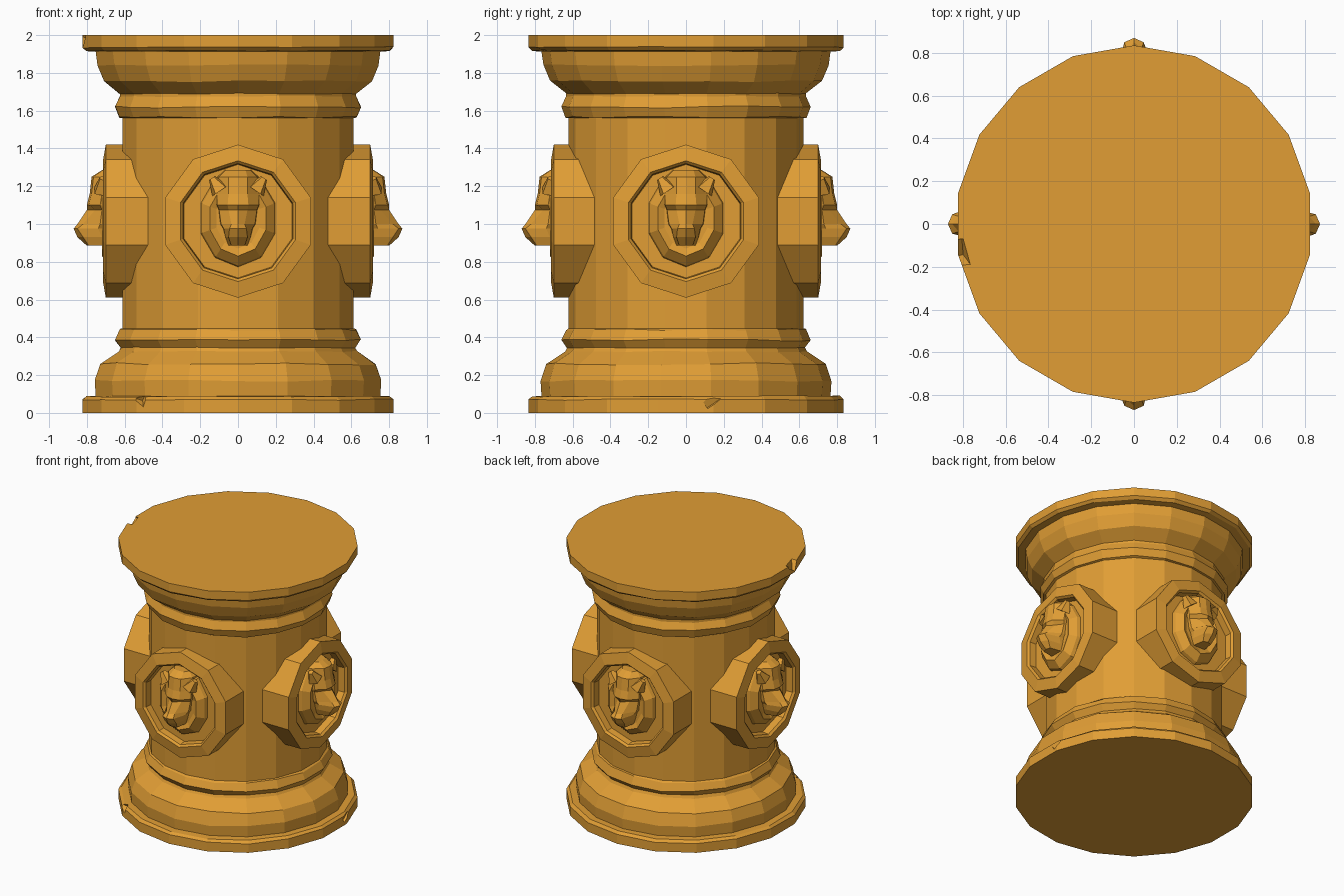
import bpy, bmesh, math, random
from mathutils import Matrix, Vector

random.seed(4)
if "Cube" in bpy.data.objects:
    bpy.data.objects.remove(bpy.data.objects["Cube"], do_unlink=True)

gold = bpy.data.materials.new("warm_gold_stone")
gold.use_nodes = True
colour = (0.75, 0.34, 0.035, 1)
gold.diffuse_color = colour
gold.node_tree.nodes["Principled BSDF"].inputs["Base Color"].default_value = colour


def finish(name, bm, turn=0.0):
    """Turn the mesh about the pedestal axis and make it an object."""
    bmesh.ops.recalc_face_normals(bm, faces=bm.faces)
    bm.transform(Matrix.Rotation(turn, 4, 'Z'))
    mesh = bpy.data.meshes.new(name)
    bm.to_mesh(mesh)
    bm.free()
    mesh.materials.append(gold)
    obj = bpy.data.objects.new(name, mesh)
    bpy.context.collection.objects.link(obj)
    return obj


def loft(bm, rows, closed=True):
    """Skin rows of points with quads and cap both ends."""
    rings = [[bm.verts.new(p) for p in row] for row in rows]
    n = len(rings[0])
    for a, b in zip(rings, rings[1:]):
        for i in range(n if closed else n - 1):
            j = (i + 1) % n
            bm.faces.new((a[i], a[j], b[j], b[i]))
    bm.faces.new(rings[0])
    bm.faces.new(rings[-1])


def oval(rx, rz, depth, z, sides=10):
    """Upright ring of points facing the front."""
    angles = [math.tau * i / sides for i in range(sides)]
    return [(rx * math.sin(a), -depth, z + rz * math.cos(a)) for a in angles]


# Turned pedestal body with slightly worn moulding edges: radius, height, wear
profile = [
    (.835, 0, 0), (.835, .07, .004), (.815, .088, .004), (.765, .09, 0),
    (.77, .17, .005), (.74, .26, .006), (.64, .325, .003), (.63, .345, .003),
    (.66, .385, .006), (.635, .44, .005), (.622, .448, 0),
    (.622, 1.56, 0), (.638, 1.565, .005), (.66, 1.62, .006), (.635, 1.675, .003),
    (.635, 1.69, .003), (.72, 1.755, .005), (.755, 1.84, .005), (.765, 1.912, 0),
    (.815, 1.918, .003), (.835, 1.935, .004), (.835, 2, 0)]
body = bmesh.new()
rows = []
for r, z, wear in profile:
    angles = [math.tau * i / 18 for i in range(18)]
    rows.append([(r * math.sin(a), r * math.cos(a), z + random.uniform(-wear, wear))
                 for a in angles])
loft(body, rows)
pedestal = finish("pedestal_body", body)

# Small chips knocked out of the rims
for place in [(-.83, -.14, 2.01), (-.53, -.69, .09), (.87, .14, .08)]:
    chip = bmesh.new()
    bmesh.ops.create_cube(chip, size=.1)
    chip.transform(Matrix.Translation(place) @ Matrix.Rotation(.7, 4, Vector((1, .6, .3))))
    cutter = finish("chip_cutter", chip)
    cutter.hide_render = True
    mod = pedestal.modifiers.new("chip", 'BOOLEAN')
    mod.operation = 'DIFFERENCE'
    mod.object = cutter
    bpy.context.view_layer.objects.active = pedestal
    bpy.ops.object.modifier_apply(modifier=mod.name)
    bpy.data.objects.remove(cutter, do_unlink=True)

# Lion face rows: height, centre depth, then width and depth of cheek and side
face_rows = [
    (1.285, .72, .04, .715, .065, .68),
    (1.25, .775, .05, .765, .10, .70),
    (1.16, .785, .05, .775, .11, .72),
    (1.10, .80, .055, .79, .11, .73),
    (1.075, .80, .05, .755, .10, .72),
    (1.00, .85, .035, .82, .09, .73),
    (.975, .87, .045, .85, .075, .74),
    (.93, .85, .05, .82, .065, .72),
    (.885, .80, .035, .79, .05, .70)]


def lion_face():
    bm = bmesh.new()
    rows = []
    for z, d, u1, d1, u2, d2 in face_rows:
        half = [(u1, d1), (u2, d2), (u2 * 1.1, .64)]
        line = [(-u, e) for u, e in reversed(half)] + [(0, d)] + half
        rows.append([(u, -e, z) for u, e in line])
    loft(bm, rows, closed=False)
    return bm


def lion_ears():
    bm = bmesh.new()
    for side in (-1, 1):
        base = Matrix.Translation((side * .115, -.715, 1.21))
        tilt = Matrix.Rotation(side * .6, 4, 'Y')
        bmesh.ops.create_cone(bm, cap_ends=True, segments=5, radius1=.055, radius2=.02,
                              depth=.08, matrix=base @ tilt)
    return bm


def rings(specs, z):
    bm = bmesh.new()
    loft(bm, [oval(rx, rz, d, z) for rx, rz, d in specs])
    return bm


# Four matching lion medallions around the shaft
frame = [(.405, .405, .45), (.405, .405, .70), (.32, .32, .715),
         (.305, .305, .70), (.30, .30, .65)]
mane = [(.21, .26, .64), (.20, .25, .675), (.155, .20, .72), (.12, .16, .705)]
for i, side in enumerate(("front", "left", "back", "right")):
    turn = i * math.pi / 2
    finish(side + "_medallion_frame", rings(frame, 1.015), turn)
    finish(side + "_lion_mane", rings(mane, 1.03), turn)
    finish(side + "_lion_face", lion_face(), turn)
    finish(side + "_lion_ears", lion_ears(), turn)
